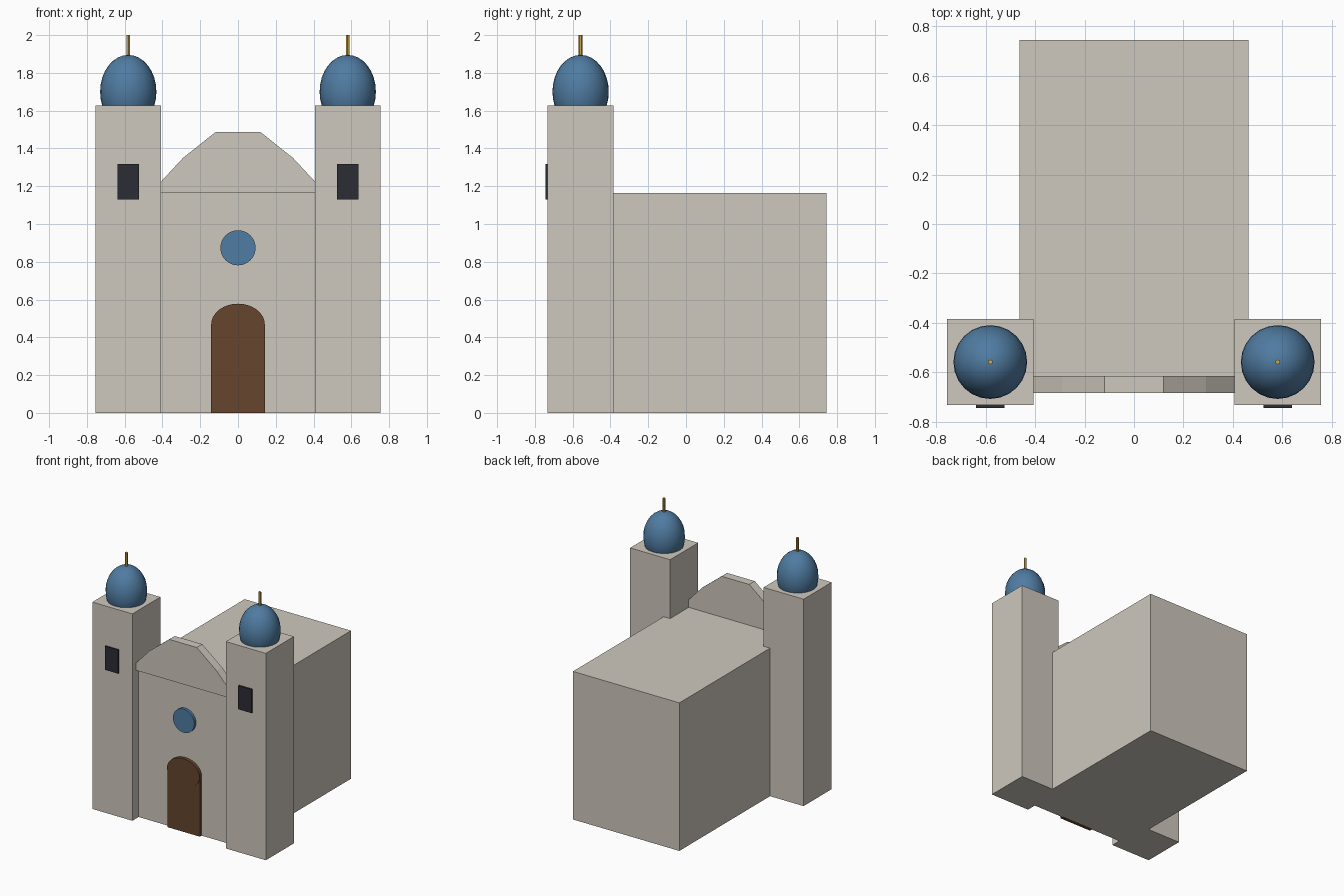
import bpy
import math

if "Cube" in bpy.data.objects:
    bpy.data.objects.remove(bpy.data.objects["Cube"], do_unlink=True)


def material(name, rgb):
    mat = bpy.data.materials.new(name)
    mat.use_nodes = True
    color = (*rgb, 1)
    mat.diffuse_color = color
    mat.node_tree.nodes["Principled BSDF"].inputs["Base Color"].default_value = color
    return mat


STONE = material("pale stone", (0.62, 0.58, 0.51))
BLUE = material("dome blue", (0.08, 0.2, 0.36))
WOOD = material("brown wood", (0.13, 0.06, 0.026))
DARK = material("dark opening", (0.025, 0.025, 0.036))
GOLD = material("gold", (0.6, 0.38, 0.07))


def finish(name, mat, smooth=False):
    obj = bpy.context.object
    obj.name = name
    obj.data.materials.clear()
    obj.data.materials.append(mat)
    bpy.ops.object.transform_apply(location=False, rotation=True, scale=True)
    if smooth:
        bpy.ops.object.shade_smooth_by_angle(angle=math.radians(35))
    return obj


def box(name, low, high, mat):
    center = [(a + b) / 2 for a, b in zip(low, high)]
    bpy.ops.mesh.primitive_cube_add(size=1, location=center)
    bpy.context.object.scale = [b - a for a, b in zip(low, high)]
    return finish(name, mat)


def disc(name, z, rx, rz, front, back, mat):
    """Elliptical disc facing the front, centred on x = 0."""
    bpy.ops.mesh.primitive_cylinder_add(vertices=32, radius=1, depth=1,
                                        location=(0, (front + back) / 2, z),
                                        rotation=(math.pi / 2, 0, 0))
    bpy.context.object.scale = (rx, rz, back - front)
    return finish(name, mat, True)


def prism(name, profile, front, back, mat):
    """Extrude an x-z profile along y."""
    n = len(profile)
    verts = [(x, y, z) for y in (front, back) for x, z in profile]
    faces = [tuple(range(n)), tuple(reversed(range(n, 2 * n)))]
    faces += [(i, i + n, (i + 1) % n + n, (i + 1) % n) for i in range(n)]
    mesh = bpy.data.meshes.new(name)
    mesh.from_pydata(verts, [], faces)
    mesh.materials.append(mat)
    obj = bpy.data.objects.new(name, mesh)
    bpy.context.collection.objects.link(obj)
    return obj


# Main hall
FRONT, BACK, WALL_TOP, HALF = -0.654, 0.744, 1.165, 0.463
box("hall", (-HALF, FRONT, 0), (HALF, BACK, WALL_TOP), STONE)

# Stepped gable standing on the front wall
right_half = [(HALF, WALL_TOP), (0.291, 1.35), (0.12, 1.486)]
left_half = [(-x, z) for x, z in reversed(right_half)]
prism("front_gable", right_half + left_half, -0.684, -0.615, STONE)

# Arched door and round window
box("door", (-0.142, -0.676, 0), (0.142, FRONT + 0.01, 0.468), WOOD)
disc("door_arch", 0.468, 0.142, 0.11, -0.68, FRONT + 0.01, WOOD)
disc("round_window", 0.874, 0.093, 0.093, -0.676, FRONT + 0.01, BLUE)

# Twin towers with domes, finials and belfry openings
TX, TY, TH, TOP = 0.581, -0.558, 0.174, 1.628
for side, sign in (("left", 1), ("right", -1)):
    x = sign * TX
    box(side + "_tower", (x - TH, TY - TH, 0), (x + TH, TY + TH, TOP), STONE)
    box(side + "_belfry_opening", (x - 0.058, -0.744, 1.131),
        (x + 0.058, TY - TH + 0.005, 1.317), DARK)
    bpy.ops.mesh.primitive_uv_sphere_add(segments=24, ring_count=16, radius=1,
                                         location=(x, TY, 1.7))
    bpy.context.object.scale = (0.149, 0.149, 0.195)
    finish(side + "_dome", BLUE, True)
    bpy.ops.mesh.primitive_cylinder_add(vertices=6, radius=0.01, depth=0.14,
                                        location=(x, TY, 1.93))
    finish(side + "_finial", GOLD)
